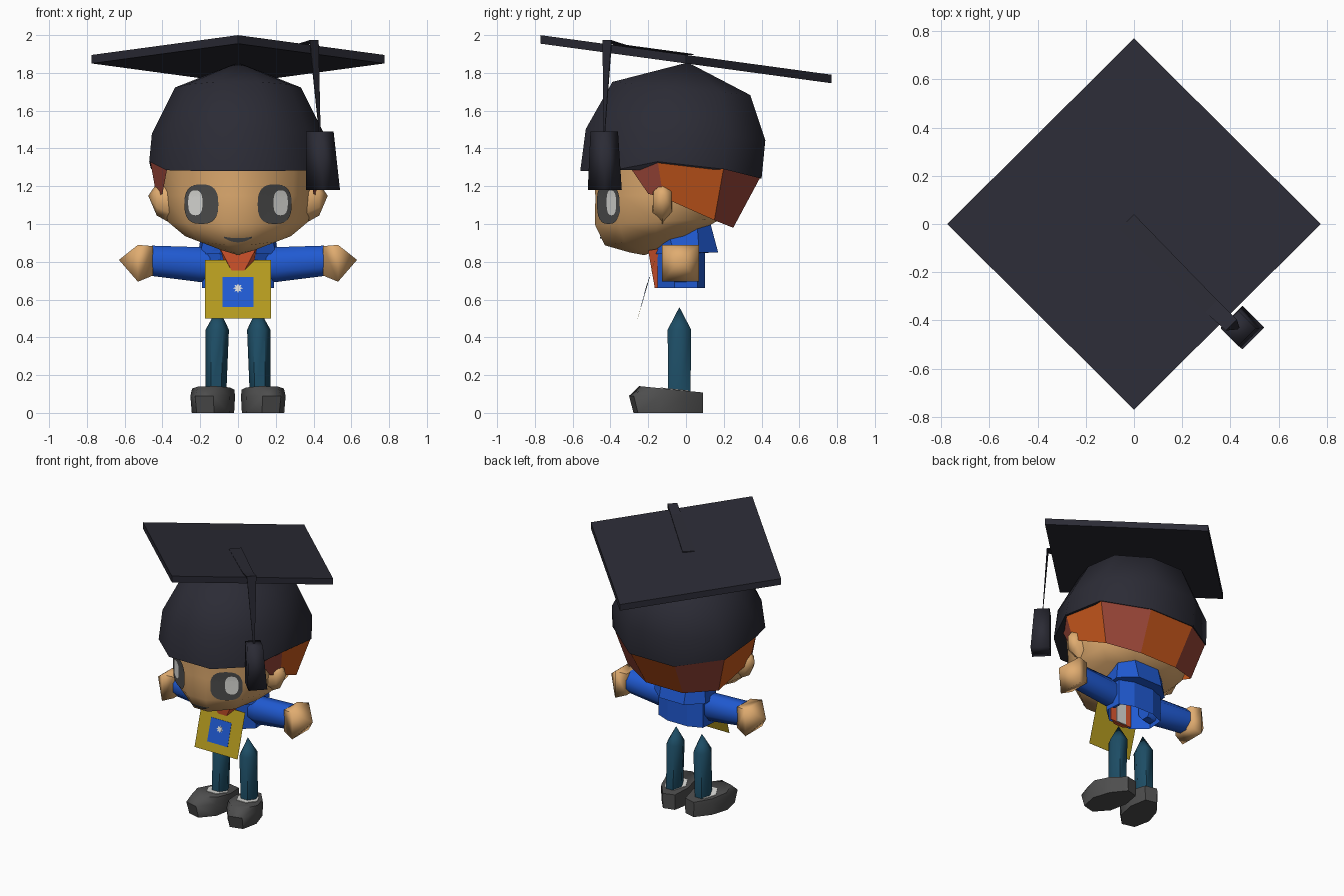
import bpy, bmesh, math
from mathutils import Vector
from mathutils.bvhtree import BVHTree

cube = bpy.data.objects.get("Cube")
if cube:
    bpy.data.objects.remove(cube)


def material(name, hex_code):
    srgb = [int(hex_code[i:i + 2], 16) / 255 for i in (0, 2, 4)]
    col = [c / 12.92 if c < 0.04 else ((c + 0.055) / 1.055) ** 2.4 for c in srgb] + [1]
    mat = bpy.data.materials.new(name)
    mat.use_nodes = True
    mat.diffuse_color = col
    bsdf = mat.node_tree.nodes["Principled BSDF"]
    bsdf.inputs["Base Color"].default_value = col
    bsdf.inputs["Roughness"].default_value = 0.9
    return mat


CAP = material("cap_charcoal", "2B2B35")
SKIN = material("skin", "E0AC70")
ORANGE = material("hair_orange", "C8581C")
BROWN = material("hair_brown", "9A4638")
BLUE = material("jacket_blue", "205AD2")
YELLOW = material("bib_yellow", "B69C1F")
RED = material("scarf_red", "E05A30")
TEAL = material("trouser_teal", "1D4D65")
GREY = material("shoe_grey", "4E4E4E")
WHITE = material("white", "DCDCD8")


def loft(name, rings, mats, smooth=0, closed=True, ends=(True, True), rule=None):
    """Skin a row of point rings; a ring of one point makes a tip."""
    bm = bmesh.new()
    rows = [[bm.verts.new(p) for p in r] for r in rings]
    for a, b in zip(rows, rows[1:]):
        n = max(len(a), len(b))
        for i in range(n if closed else n - 1):
            j = (i + 1) % n
            quad = [a[i % len(a)], a[j % len(a)], b[j % len(b)], b[i % len(b)]]
            face = bm.faces.new(list(dict.fromkeys(quad)))
            if rule:
                face.material_index = rule(i)
    for row, want in zip((rows[0], rows[-1]), ends):
        if want and len(row) > 2:
            bm.faces.new(row)
    bmesh.ops.recalc_face_normals(bm, faces=bm.faces[:])
    mesh = bpy.data.meshes.new(name)
    bm.to_mesh(mesh)
    bm.free()
    for m in mats if isinstance(mats, list) else [mats]:
        mesh.materials.append(m)
    if smooth:
        mesh.shade_smooth()
        mesh.set_sharp_from_angle(angle=math.radians(smooth))
    ob = bpy.data.objects.new(name, mesh)
    bpy.context.scene.collection.objects.link(ob)
    return ob


def both(half):
    """Complete a half outline with its mirror image across x = 0."""
    return list(half) + [(-p[0], *p[1:]) for p in reversed(half)]


def level(half, sx, sy, dy, z, tilt=0):
    """Scale a flat half outline and set it at a sloping height."""
    pts = [(x * sx, y * sy + dy) for x, y in both(half)]
    return [(x, y, z + tilt * y) for x, y in pts]


def oval(c, a, b, n, axis="z", turn=0.0):
    pts = []
    for i in range(n):
        t = math.tau * (i + turn) / n
        u, v = a * math.cos(t), b * math.sin(t)
        d = (u, v, 0) if axis == "z" else (0, u, v)
        pts.append(Vector(c) + Vector(d))
    return pts


# Mortarboard
TILT = -0.136
board = [(0.775, 0), (0, 0.77), (-0.775, 0), (0, -0.77)]
loft("mortarboard", [[(x, y, z + TILT * y) for x, y in board] for z in (1.85, 1.895)], CAP)

# Tassel cord: a ribbon lying on the board that hangs over its edge
across = Vector((1, 1, 0)).normalized()
cord = []
for centre, width, out in (((-0.03, 0.01, 1.894), 0.085, (0, 0, 0.006)),
                           ((0.32, -0.34, 1.942), 0.07, (0, 0, 0.006)),
                           ((0.4, -0.415, 1.966), 0.065, (0.004, -0.004, 0.008)),
                           ((0.432, -0.432, 1.48), 0.01, (0.002, -0.002, 0))):
    c, w, o = Vector(centre), across * width / 2, Vector(out)
    cord.append([c - w, c + w, c + w + o, c - w + o])
loft("tassel_cord", cord, CAP)
loft("tassel", [oval((0.433, -0.433, 1.49), 0.073, 0.073, 4),
                oval((0.45, -0.43, 1.18), 0.09, 0.09, 4)], CAP, smooth=100)

# Skull cap
rim = [(0.17, -0.56, 1.28), (0.38, -0.38, 1.285), (0.47, -0.15, 1.33),
       (0.46, 0.2, 1.29), (0.18, 0.4, 1.24)]
flat_rim = [p[:2] for p in rim]
loft("skull_cap", [both(rim), level(flat_rim, 0.97, 0.99, 0.024, 1.47, -0.063),
                   level(flat_rim, 0.71, 0.76, 0.036, 1.715, -0.095), [(0, 0.01, 1.855)]],
     CAP, smooth=65)

# Hair band of flat panels in two alternating colours
hair_top = [(0.37, -0.31, 1.32), (0.465, -0.15, 1.335), (0.455, 0.2, 1.3), (0.18, 0.395, 1.25)]
hair_low = [(0.4, -0.2, 1.16), (0.43, -0.12, 1.14), (0.37, 0.15, 1.02), (0.15, 0.25, 0.98)]
loft("hair", [both(hair_top), both(hair_low)], [ORANGE, BROWN], closed=False,
     ends=(False, False), rule=lambda i: (i + 1) % 2)

# Head, its underside rising towards the nape
face = [(0.08, -0.48), (0.29, -0.34), (0.40, -0.12), (0.37, 0.14), (0.15, 0.25)]
head = loft("head", [level(face, 1.03, 1.03, 0, 1.35), level(face, 1, 1, 0, 1.15),
                     level(face, 0.93, 0.92, -0.04, 1.02, 0.05),
                     level(face, 0.7, 0.74, -0.075, 0.965, 0.18),
                     level(face, 0.3, 0.4, -0.108, 0.91, 0.2), [(0, -0.22, 0.835)]],
            SKIN, smooth=65)
skin_tree = BVHTree.FromPolygons([v.co for v in head.data.vertices],
                                 [p.vertices[:] for p in head.data.polygons])


def on_face(x, z, lift):
    hit = skin_tree.ray_cast(Vector((x, -2, z)), Vector((0, 1, 0)))[0]
    return (x, (hit.y if hit else -0.4) - lift, z)


def face_patch(name, x, z, rx, rz, lift, mat):
    """Rounded-square patch laid over the front of the head."""
    outline = []
    for p in oval((0, 0, 0), 1, 1, 24):
        outline.append([math.copysign(abs(c) ** 0.75, c) for c in p[:2]])
    rings = [[on_face(x + u * rx * k, z + v * rz * k, lift) for u, v in outline]
             for k in (1, 0.75, 0.5, 0.25)]
    loft(name, rings + [[on_face(x, z, lift)]], mat, ends=(False, False))


# Mouth: a thin curved stroke
mouth = [[], []]
for i in range(13):
    t = i / 6 - 1
    thick = 0.003 + 0.008 * (1 - t * t)
    for row, side in zip(mouth, (1, -1)):
        row.append(on_face(0.075 * t, 0.914 + 0.016 * t * t + side * thick, 0.006))
loft("mouth", mouth, GREY, closed=False, ends=(False, False))

# Torso, open underneath, with a flared collar
torso = [(0.09, -0.15), (0.19, -0.06), (0.18, 0.06), (0.08, 0.1)]
loft("torso", [level(torso, 1, 1, 0, z) for z in (0.66, 0.88)], BLUE, ends=(False, True))
collar_low = [(0.1, -0.16, 0.84), (0.2, -0.06, 0.84), (0.21, 0.07, 0.85), (0.1, 0.17, 0.85)]
collar_top = [(0.08, -0.15, 0.87), (0.18, -0.09, 0.94), (0.19, 0.06, 0.98), (0.1, 0.13, 1.0)]
loft("collar", [both(collar_low), both(collar_top)], BLUE)

# Scarf down the front, its lining and the shirt inside
loft("scarf", [both([(0.09, -0.2, 0.86), (0.1, -0.14, 0.87)]),
               both([(0.035, -0.182, 0.755), (0.08, -0.14, 0.76)]),
               both([(0.035, -0.165, 0.66), (0.07, -0.14, 0.66)])], RED)
for name, width, back, mat in (("scarf_lining", 0.085, -0.135, RED),
                               ("shirt", 0.04, -0.129, WHITE)):
    loft(name, [both([(width, back - 0.006, z), (width, back, z)]) for z in (0.665, 0.86)], mat)


# Leaning bib with a square badge and a small star
def bib_point(x, z, lift):
    return (x, -0.165 - (0.81 - z) * 0.29 - lift, z)


def bib_plate(name, outline, low, high, mat):
    loft(name, [[bib_point(x, z, d) for x, z in outline] for d in (low, high)], mat)


def box(w, z0, z1):
    return [(-w, z0), (w, z0), (w, z1), (-w, z1)]


bib_plate("bib", box(0.175, 0.5, 0.81), 0, 0.001, YELLOW)
bib_plate("badge", box(0.083, 0.56, 0.72), 0.001, 0.003, BLUE)
star = []
for i in range(16):
    r, t = (0.027, 0.014)[i % 2], math.tau * i / 16
    star.append((r * math.cos(t), 0.66 + r * math.sin(t)))
bib_plate("star", star, 0.003, 0.005, WHITE)

# Paired parts
for side, s in (("left", 1), ("right", -1)):
    face_patch(side + "_eye", s * 0.194, 1.105, 0.09, 0.105, 0.008, GREY)
    face_patch(side + "_eye_glint", s * 0.226, 1.112, 0.038, 0.066, 0.013, WHITE)

    loft(side + "_ear", [oval((s * 0.35, -0.125, 1.11), 0.06, 0.11, 6, "x", 0.5),
                         oval((s * 0.43, -0.125, 1.13), 0.055, 0.085, 6, "x", 0.5),
                         [(s * 0.475, -0.12, 1.15)]], SKIN, smooth=60)

    loft(side + "_sleeve", [oval((s * 0.12, -0.03, 0.785), 0.07, 0.09, 8, "x", 0.5),
                            oval((s * 0.2, -0.03, 0.785), 0.08, 0.1, 8, "x", 0.5),
                            oval((s * 0.455, -0.03, 0.805), 0.085, 0.087, 8, "x", 0.5)],
         BLUE, smooth=50)
    loft(side + "_hand", [oval((s * 0.45, -0.03, 0.805), 0.11, 0.11, 4, "x", 0.5),
                          oval((s * 0.53, -0.03, 0.792), 0.138, 0.138, 4, "x", 0.5),
                          [(s * 0.63, -0.03, 0.81)]], SKIN, smooth=80)

    loft(side + "_leg", [oval((s * 0.117, -0.035, 0.1), 0.055, 0.068, 6),
                         oval((s * 0.11, -0.035, 0.44), 0.062, 0.072, 6),
                         [(s * 0.105, -0.035, 0.56)]], TEAL, smooth=62)

    # Shoe: turned-out sole outline, a wider middle and a sloping top
    sole = both([(0.05, 0.195), (0.108, 0.07), (0.1, -0.07), (0.045, -0.185)])
    turn = math.radians(14.5)
    shoe = []
    for toe, wide, z, slope in ((0.88, 0.95, 0, 0), (1, 1, 0.09, 0), (0.72, 0.96, 0.117, -0.1)):
        ring = []
        for u, v in sole:
            u, v = u * wide, v * (toe if v > 0 else 1)
            x = 0.13 + u * math.cos(turn) + v * math.sin(turn)
            y = -0.1 - v * math.cos(turn) + u * math.sin(turn)
            ring.append((s * x, y, z + slope * y))
        shoe.append(ring)
    loft(side + "_shoe", shoe, GREY, smooth=60)
    sock = oval((s * 0.122, -0.06, 0), 0.078, 0.088, 6)
    loft(side + "_sock", [[(p.x, p.y, z - 0.1 * p.y) for p in sock] for z in (0.114, 0.121)],
         WHITE)
